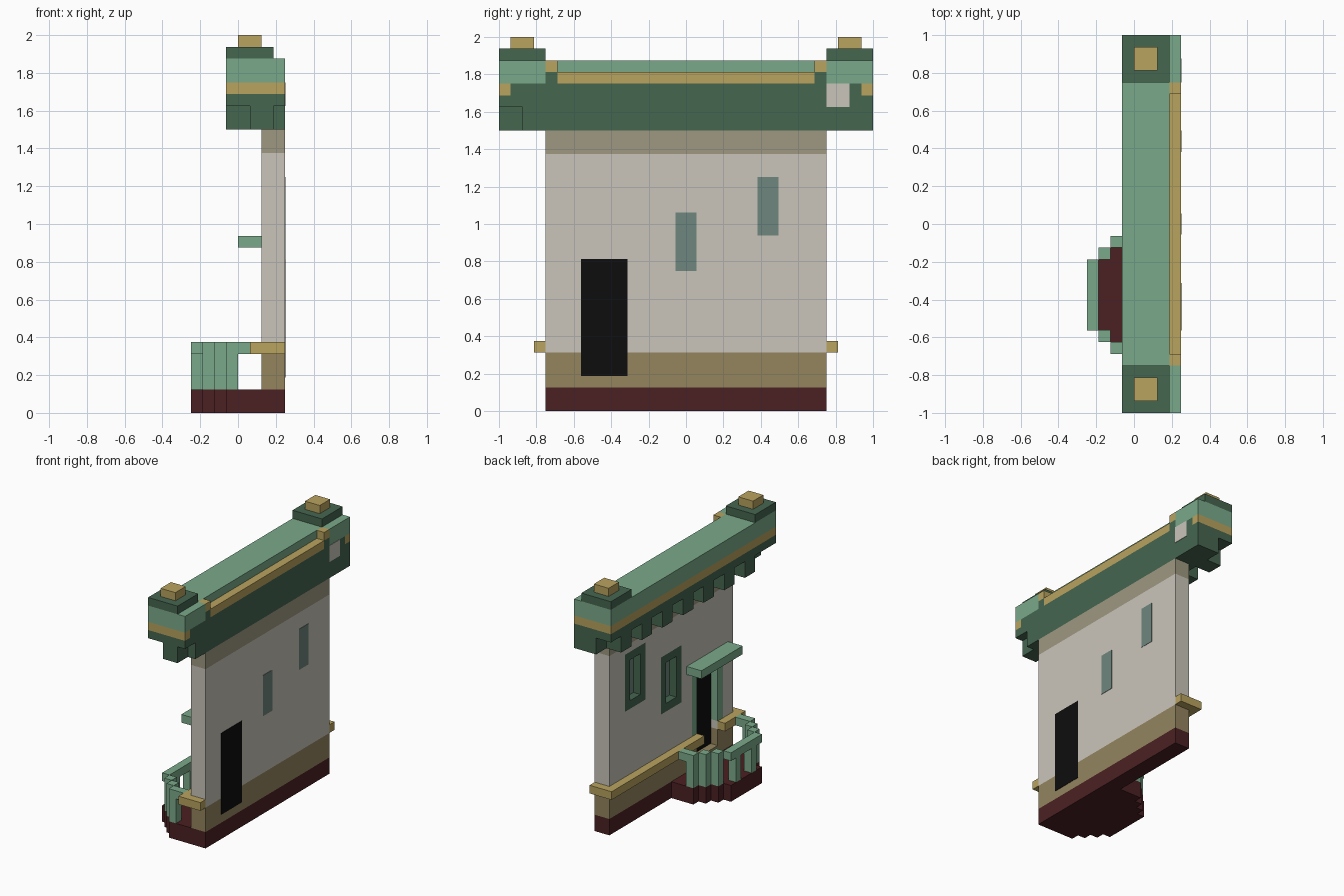
import bpy, bmesh

if "Cube" in bpy.data.objects:
    bpy.data.objects.remove(bpy.data.objects["Cube"])

U = 1 / 16  # the model sits on a 1/16 unit block grid


def mat(name, hexcode):
    c = [int(hexcode[i:i + 2], 16) / 255 for i in (0, 2, 4)]
    c = [v / 12.92 if v <= 0.04045 else ((v + 0.055) / 1.055) ** 2.4 for v in c]
    m = bpy.data.materials.new(name)
    m.diffuse_color = (*c, 1)
    m.use_nodes = True
    m.node_tree.nodes["Principled BSDF"].inputs["Base Color"].default_value = m.diffuse_color
    return m


PLASTER = mat("pale plaster", "cac5ba")
SHADE = mat("grey olive", "9e9981")
OLIVE = mat("olive", "94855f")
MAROON = mat("maroon", "4b2022")
LIGHT = mat("light green", "7aaa8a")
DARK = mat("dark green", "466650")
TAN = mat("tan", "b9a35f")
GLASS = mat("grey teal glass", "6e867f")
BLACK = mat("black", "0d0d0d")


def make(name, bm, material):
    bmesh.ops.recalc_face_normals(bm, faces=bm.faces)
    me = bpy.data.meshes.new(name)
    bm.to_mesh(me)
    bm.free()
    ob = bpy.data.objects.new(name, me)
    bpy.context.collection.objects.link(ob)
    if material:
        me.materials.append(material)
    return ob


def boxes(name, material, *ranges):
    """One object from boxes given as (x0, x1, y0, y1, z0, z1) in blocks."""
    bm = bmesh.new()
    for x0, x1, y0, y1, z0, z1 in ranges:
        vs = bmesh.ops.create_cube(bm, size=1)["verts"]
        for v in vs:
            v.co.x = (x1 if v.co.x > 0 else x0) * U
            v.co.y = (y1 if v.co.y > 0 else y0) * U
            v.co.z = (z1 if v.co.z > 0 else z0) * U
    return make(name, bm, material)


def prism(name, material, pts, z0, z1):
    bm = bmesh.new()
    f = bm.faces.new([bm.verts.new((x * U, y * U, z0 * U)) for x, y in pts])
    new = bmesh.ops.extrude_face_region(bm, geom=[f])["geom"]
    bmesh.ops.translate(bm, verts=[g for g in new if isinstance(g, bmesh.types.BMVert)],
                        vec=(0, 0, (z1 - z0) * U))
    return make(name, bm, material)


# Wall in coloured courses, with recesses cut for windows and door
courses = [("plinth_course", OLIVE, 2, 5), ("wall", PLASTER, 5, 22), ("frieze_course", SHADE, 22, 24)]
windows = [(-1, 1, 12, 17), (6, 8, 15, 20)]
cuts = [(a - 1, b + 1, c - 1, d + 1) for a, b, c, d in windows]
cuts += [(-10, -4, 6, 14), (-9, -5, 3, 7)]
boxes("wall_footing", MAROON, (2, 4, -12, 12, 0, 2))
for name, m, z0, z1 in courses:
    wall = boxes(name, m, (2, 4, -12, 12, z0, z1))
    for y0, y1, c0, c1 in cuts:
        if c0 >= z1 or c1 <= z0:
            continue
        cutter = boxes("cutter", None, (1, 3, y0, y1, c0, c1))
        cutter.hide_render = True
        mod = wall.modifiers.new("cut", 'BOOLEAN')
        mod.operation, mod.solver, mod.object = 'DIFFERENCE', 'EXACT', cutter
        bpy.context.view_layer.objects.active = wall
        bpy.ops.object.modifier_apply(modifier=mod.name)
        bpy.data.objects.remove(cutter)

# Window frames and glass (seen from both sides)
for i, (a, b, c, d) in enumerate(windows):
    boxes(f"window_frame_{i}", DARK, (2, 3, a - 1, a, c - 1, d + 1), (2, 3, b, b + 1, c - 1, d + 1),
          (2, 3, a, b, c - 1, c), (2, 3, a, b, d, d + 1))
    boxes(f"window_glass_{i}", GLASS, (2.94, 3, a, b, c, d), (4, 4.04, a + .1, b - .1, c, d))

# Door, its frame and the canopy
boxes("door", BLACK, (2.94, 3, -9, -5, 3, 13), (4, 4.04, -9, -5, 3, 13))
boxes("door_frame", LIGHT, (2, 3, -10, -9, 6, 14), (2, 3, -5, -4, 6, 14), (2, 3, -9, -5, 13, 14))
boxes("door_canopy", LIGHT, (0, 2, -11, -3, 14, 15))

# Tan string course, broken at the door
boxes("string_course", TAN, (1, 2, -12, -9, 5, 6), (1, 2, -5, 12, 5, 6),
      (1, 4, -13, -12, 5, 6), (1, 4, 12, 13, 5, 6))

# Stepped porch floor
half = [(2, 6), (-1, 6), (-1, 5), (-2, 5), (-2, 4), (-3, 4), (-3, 3), (-4, 3)]
outline = [(x, y - 6) for x, y in half] + [(x, -y - 6) for x, y in reversed(half)]
prism("porch_floor", MAROON, outline, 0, 2)

# Porch railing: stepped handrail and posts, mirrored about the door axis
rail = [(-4, -3, -9, -3, 5, 6)]
posts = [(-4, -3, -5, -4, 2, 5), (-4, -3, -8, -7, 2, 5)]
for k in (1, 2, 3):
    for y in (-4 + k, -9 - k):
        rail.append((k - 4, 1 if k == 3 else k - 3, y, y + 1, 5, 6))
        posts.append((k - 4, k - 3, y, y + 1, 2, 5))
boxes("porch_handrail", LIGHT, *rail)
boxes("porch_posts", LIGHT, *posts)

# Cornice: soffit slab, brackets, dark body, tan stripe, roof
boxes("cornice_slab", DARK, (1, 4, -14, 14, 24, 26), (3, 4, 14, 16, 24, 26))
boxes("cornice_brackets", DARK, *[(-1, 1, y, y + 2, 24, 26) for y in range(-12, 13, 4)])
boxes("end_brackets", DARK, (1, 3, -16, -14, 24, 26), (1, 3, 14, 16, 24, 26))
boxes("cornice_body", DARK, (-1, 4, -16, 16, 26, 27), (3, 4, -15, 15, 27, 28))
boxes("cornice_stripe", TAN, (-1, 3, -16, 16, 27, 28),
      (3, 4, -16, -15, 27, 28), (3, 4, 15, 16, 27, 28))
boxes("roof", LIGHT, (-1, 3, -16, 16, 28, 30), (3, 4, -16, -12, 28, 30), (3, 4, 12, 16, 28, 30))

# Rear gutter ledge between the end blocks
boxes("gutter_ledge", TAN, (3, 4, -11, 11, 28, 29))
for s in (-1, 1):
    y0, y1 = sorted((11 * s, 12 * s))
    boxes("gutter_end_base", DARK, (3, 4, y0, y1, 28, 29))
    boxes("gutter_end_cap", TAN, (3, 4, y0, y1, 29, 30))

# Pale patch on the rear of the cornice
boxes("rear_patch", PLASTER, (4, 4.04, 12, 14, 26, 28))

# Corner caps and finials
for s in (-1, 1):
    y0, y1 = sorted((12 * s, 16 * s))
    boxes("corner_cap", DARK, (-1, 3, y0, y1, 30, 31))
    boxes("corner_finial", TAN, (0, 2, y0 + 1, y1 - 1, 31, 32))
